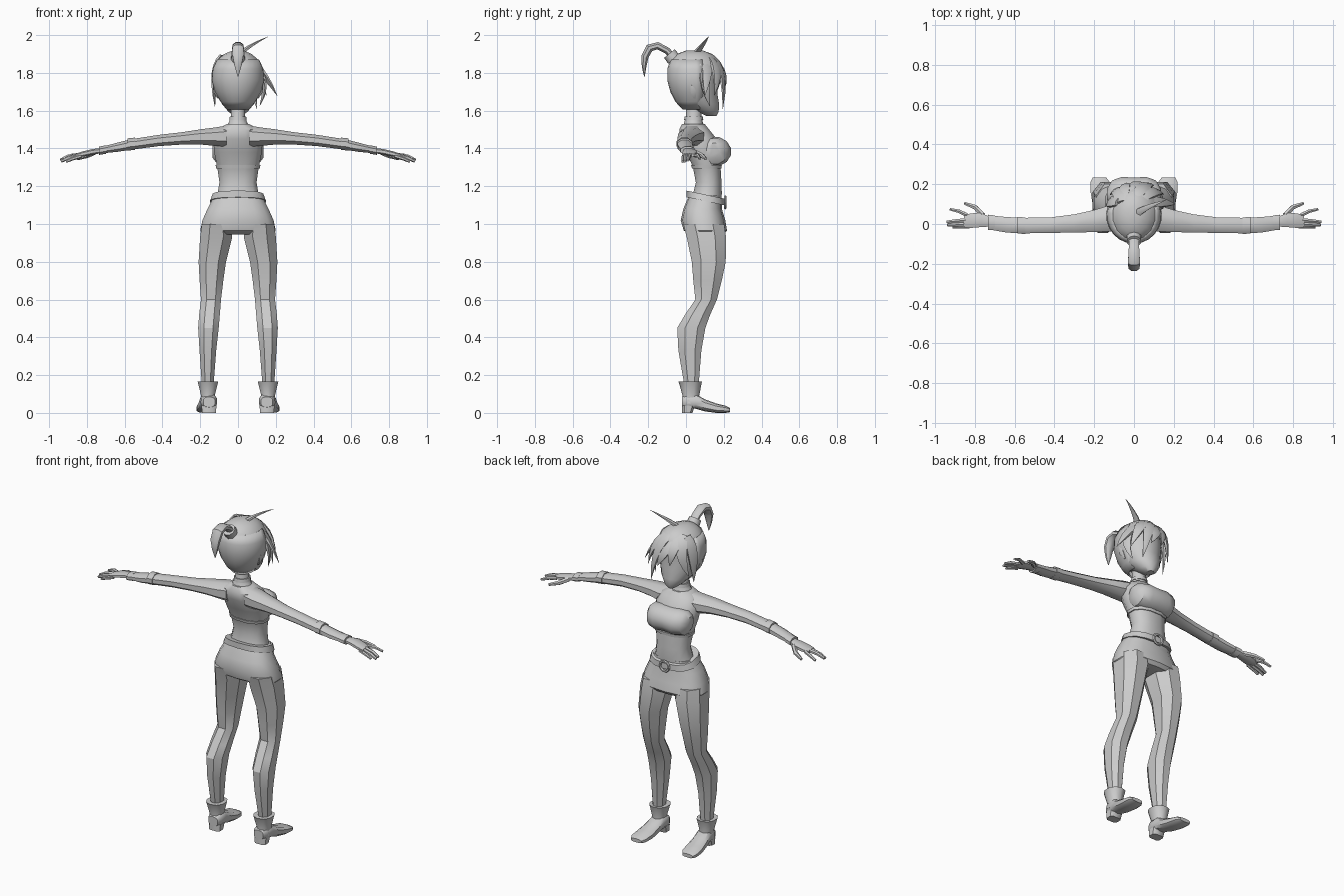
import bpy, bmesh, math
from mathutils import Vector as V

grey = bpy.data.materials.new("light_grey")
grey.diffuse_color = (0.6, 0.6, 0.6, 1)


def loft(name, rings, n=10, p=1.0, arc=None, angle=40):
    """Skin rings of (centre, axis a, axis b); p < 1 squares the section, arc leaves it open."""
    bm = bmesh.new()
    t0, t1 = arc or (0, 2 * math.pi)
    steps = n + 1 if arc else n
    f = lambda v: math.copysign(abs(v) ** p, v)
    loops = []
    for c, a, b in rings:
        row = []
        for i in range(steps):
            t = t0 + (t1 - t0) * (i if arc else i + 0.5) / n
            row.append(bm.verts.new(V(c) + V(a) * f(math.cos(t)) + V(b) * f(math.sin(t))))
        loops.append(row)
    for u, w in zip(loops, loops[1:]):
        for i in range(n):
            j = (i + 1) % steps
            bm.faces.new((u[i], u[j], w[j], w[i]))
    if not arc:
        bm.faces.new(loops[0])
        bm.faces.new(loops[-1])
    bmesh.ops.recalc_face_normals(bm, faces=bm.faces)
    me = bpy.data.meshes.new(name)
    bm.to_mesh(me)
    bm.free()
    me.materials.append(grey)
    ob = bpy.data.objects.new(name, me)
    bpy.context.collection.objects.link(ob)
    bpy.ops.object.select_all(action='DESELECT')
    ob.select_set(True)
    bpy.context.view_layer.objects.active = ob
    bpy.ops.object.shade_smooth_by_angle(angle=math.radians(angle))
    return ob


def flat(rows):
    """Horizontal rings from (z, x0, x1, y0, y1)."""
    return [(((x0 + x1) / 2, (y0 + y1) / 2, z), ((x1 - x0) / 2, 0, 0), (0, (y1 - y0) / 2, 0))
            for z, x0, x1, y0, y1 in rows]


def sym(rows):
    """Horizontal rings centred on x = 0 from (z, half width, y0, y1)."""
    return flat([(z, -r, r, y0, y1) for z, r, y0, y1 in rows])


def across(rows, s=1):
    """Rings facing x from (x, y0, y1, z0, z1)."""
    return [((s * x, (y0 + y1) / 2, (z0 + z1) / 2), (0, (y1 - y0) / 2, 0), (0, 0, (z1 - z0) / 2))
            for x, y0, y1, z0, z1 in rows]


def sweep(name, pts, outward, n=8, flatness=1.0, steps=1):
    """Tube through (x, y, z, radius); flattened along the outward direction."""
    if steps > 1:  # quadratic curve through three points
        a, m, b = (V(q) for q in pts)
        c = m * 2 - (a + b) / 2
        pts = [a * (1 - t) ** 2 + c * 2 * t * (1 - t) + b * t * t
               for t in (i / steps for i in range(steps + 1))]
    pts = [V(q) for q in pts]
    rings = []
    for i, q in enumerate(pts):
        d = (pts[min(i + 1, len(pts) - 1)].xyz - pts[max(i - 1, 0)].xyz).normalized()
        o = V(outward(q.xyz)) if callable(outward) else V(outward)
        side = d.cross(o).normalized()
        up = side.cross(d).normalized()
        r = max(q.w, 0.001)
        rings.append((q.xyz, side * r, up * r * flatness))
    return loft(name, rings, n)


# Torso, pelvis and neck
loft("torso", sym([(1.10, .13, .02, .185), (1.16, .112, .035, .192), (1.22, .101, .05, .19),
                   (1.30, .113, .035, .185), (1.38, .13, .0, .18), (1.45, .135, -.03, .165),
                   (1.50, .115, -.038, .125), (1.53, .06, -.022, .10)]), 12, .85)
loft("neck", sym([(1.50, .08, -.025, .105), (1.535, .052, -.01, .09), (1.57, .038, .0, .082),
                  (1.66, .04, .0, .09)]), 10)
loft("pelvis", sym([(1.15, .128, .015, .188), (1.08, .165, -.014, .19), (1.02, .192, -.028, .208),
                    (.965, .204, -.012, .217), (.945, .19, .02, .20)]), 14, .8)
loft("bust", across([(-.135, .12, .18, 1.35, 1.43), (-.11, .08, .222, 1.315, 1.455),
                     (-.06, .07, .24, 1.305, 1.462), (0, .07, .236, 1.31, 1.46),
                     (.06, .07, .24, 1.305, 1.462), (.11, .08, .222, 1.315, 1.455),
                     (.135, .12, .18, 1.35, 1.43)]), 12)
loft("jacket_hem", sym([(1.295, .119, .029, .19), (1.312, .122, .025, .192)]), 12, .85)
loft("choker", sym([(1.55, .049, -.01, .092), (1.57, .045, -.007, .089)]), 10)

# Belt sloping down to the front, with a round buckle
belt = [((0, .105, z), (r, 0, 0), (0, .103, -.022)) for z, r in ((1.12, .15), (1.155, .136))]
loft("belt", belt, 14, .8)
bpy.ops.mesh.primitive_torus_add(location=(0, .208, 1.115), rotation=(math.pi / 2, 0, 0),
                                 major_radius=.03, minor_radius=.008,
                                 major_segments=14, minor_segments=6)
buckle = bpy.context.object
buckle.name = "belt_buckle"
buckle.data.materials.append(grey)

# Limbs, built for both sides
for s, side in ((1, "right"), (-1, "left")):
    leg = [(1.0, .03, .197, -.022, .21), (.93, .024, .207, -.004, .22), (.80, .058, .214, .024, .217),
           (.70, .073, .208, .033, .195), (.60, .086, .20, .045, .168), (.52, .092, .21, -.01, .133),
           (.45, .098, .215, -.052, .108), (.33, .112, .207, -.045, .086), (.15, .127, .194, -.012, .07)]
    loft(side + "_leg", flat([(z, s * a, s * b, c, d) for z, a, b, c, d in leg]), 8, .92, angle=32)
    cuff = [(.165, .102, .216, -.04, .085), (.155, .105, .213, -.036, .082),
            (.09, .122, .197, -.018, .07), (.05, .116, .20, -.022, .075)]
    loft(side + "_boot_cuff", flat([(z, s * a, s * b, c, d) for z, a, b, c, d in cuff]), 10, .9)

    # Boot with raised heel, running along y: (y, x centre, half width, z0, z1)
    foot = [(-.022, .153, .032, .03, .085), (.0, .154, .043, .022, .10), (.05, .157, .045, .022, .10),
            (.10, .162, .048, .008, .072), (.16, .167, .053, .0, .05),
            (.21, .171, .05, .0, .038), (.233, .173, .036, .004, .026)]
    loft(side + "_boot", [((s * x, y, (a + b) / 2), (w, 0, 0), (0, 0, (b - a) / 2))
                          for y, x, w, a, b in foot], 10, .7)
    loft(side + "_boot_heel", flat([(0, s * .115, s * .192, -.022, .035),
                                    (.04, s * .112, s * .195, -.022, .05)]), 8, .6)

    # Arm with sleeve and cuffs
    arm = [(.06, -.035, .10, 1.405, 1.525), (.12, -.042, .10, 1.41, 1.515), (.20, -.045, .075, 1.418, 1.504),
           (.30, -.046, .052, 1.418, 1.488), (.42, -.048, .036, 1.41, 1.474),
           (.56, -.05, .034, 1.392, 1.452), (.64, -.046, .038, 1.38, 1.432),
           (.73, -.03, .046, 1.372, 1.408)]
    loft(side + "_arm", across(arm, s), 8, .92)
    loft(side + "_elbow_band", across([(.545, -.053, .037, 1.39, 1.46), (.585, -.052, .038, 1.386, 1.456)], s), 8)
    loft(side + "_wrist_cuff", across([(.70, -.035, .046, 1.37, 1.418), (.735, -.032, .05, 1.364, 1.412)], s), 8)

    # Hand
    loft(side + "_palm", across([(.72, -.014, .036, 1.375, 1.403), (.77, -.018, .058, 1.366, 1.398),
                                 (.82, -.022, .056, 1.356, 1.386), (.855, -.02, .045, 1.352, 1.374)], s), 8, .8)
    fingers = {"thumb": [(.76, .045, 1.38, .015), (.80, .085, 1.362, .013), (.852, .104, 1.345, .008)],
               "index_finger": [(.84, .045, 1.364, .011), (.88, .064, 1.362, .010), (.925, .074, 1.345, .007)],
               "middle_finger": [(.84, .02, 1.366, .012), (.90, .014, 1.356, .011), (.94, .01, 1.338, .008)],
               "ring_finger": [(.84, .0, 1.364, .012), (.90, -.004, 1.35, .011), (.937, -.006, 1.332, .008)],
               "little_finger": [(.83, -.013, 1.36, .010), (.88, -.016, 1.344, .009), (.91, -.017, 1.33, .007)]}
    for nm, pts in fingers.items():
        sweep(side + "_" + nm, [(s * x, y, z, r) for x, y, z, r in pts], (0, 0, 1), 6)
    sweep(side + "_ear", [(s * .105, .045, 1.665, .006), (s * .122, .04, 1.70, .018),
                          (s * .128, .03, 1.735, .008)], (s, 0, 0), 6, .5)

# Head
loft("head", sym([(1.573, .022, .105, .162), (1.595, .052, .06, .174), (1.635, .086, -.01, .177),
                  (1.69, .112, -.06, .168), (1.76, .126, -.082, .168), (1.84, .116, -.08, .165),
                  (1.885, .085, -.055, .14), (1.91, .03, .0, .09)]), 16)

# Hair shell around the back and over the crown
shell = loft("hair_back", sym([(1.61, .058, -.015, .115), (1.65, .088, -.052, .15), (1.70, .118, -.078, .175),
                               (1.76, .135, -.094, .182), (1.82, .13, -.094, .182),
                               (1.87, .107, -.078, .165)]), 14,
             arc=(math.radians(160), math.radians(380)))
sol = shell.modifiers.new("thickness", 'SOLIDIFY')
sol.thickness, sol.offset = .01, 0
loft("hair_crown", sym([(1.84, .126, -.092, .184), (1.87, .108, -.08, .17), (1.90, .075, -.05, .14),
                        (1.918, .03, .0, .09)]), 14)

# Swept fringe locks: middle point, tip and width
away = lambda q: q - V((0, .04, 1.74))
locks = [((.0, .192, 1.815), (.05, .205, 1.715), .032), ((.05, .185, 1.815), (.10, .195, 1.61), .034),
         ((.09, .16, 1.82), (.15, .15, 1.68), .034), ((.12, .11, 1.81), (.208, .10, 1.678), .032),
         ((-.045, .185, 1.825), (-.03, .20, 1.73), .030), ((-.085, .165, 1.81), (-.12, .145, 1.67), .034),
         ((-.122, .11, 1.79), (-.122, .10, 1.62), .032), ((.13, .10, 1.77), (.115, .125, 1.625), .032)]
for i, (m, tip, w) in enumerate(locks):
    sweep("fringe_lock_%d" % (i + 1), [(-.03 + m[0] * .45, .11, 1.893, w * .7), (*m, w), (*tip, .001)],
          away, 6, .4, 6)
sweep("stray_lock", [(.01, .05, 1.90, .022), (.07, .085, 1.945, .014), (.16, .12, 1.992, .001)],
      (0, 0, 1), 6, .6, 5)

# Ponytail with its tie
sweep("ponytail", [(0, -.05, 1.865, .026), (0, -.10, 1.918, .027), (0, -.15, 1.944, .03),
                   (0, -.193, 1.932, .033), (0, -.218, 1.885, .03), (0, -.222, 1.83, .018),
                   (0, -.22, 1.78, .002)], lambda q: q - V((0, -.15, 1.85)), 8, .7)
sweep("ponytail_tie", [(0, -.064, 1.872, .038), (0, -.088, 1.902, .036)], (0, 0, 1), 10)
